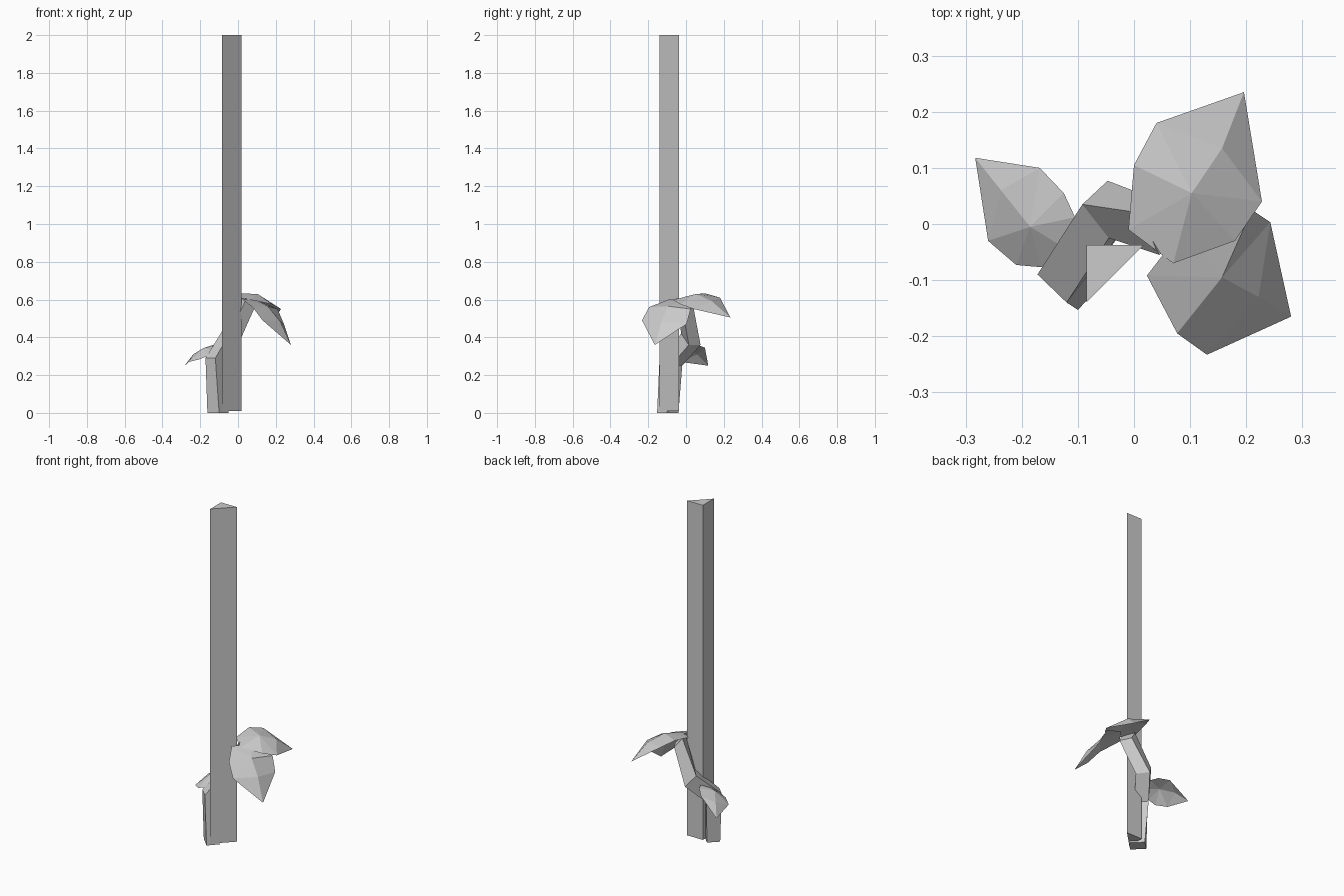
import bpy
from mathutils import Vector


def material(name, rgb):
    m = bpy.data.materials.new(name)
    m.diffuse_color = (*rgb, 1)
    return m


GREY = material("plain grey", (0.6, 0.6, 0.6))


def add(name, verts, faces):
    me = bpy.data.meshes.new(name)
    me.from_pydata([Vector(v) for v in verts], [], faces)
    me.materials.append(GREY)
    ob = bpy.data.objects.new(name, me)
    bpy.context.collection.objects.link(ob)
    return ob


def loft(name, rings):
    """Closed, flat-faced tube through rings running counter-clockwise."""
    n = len(rings[0])
    verts = [p for r in rings for p in r]
    faces = [tuple(reversed(range(n))),
             tuple(range(len(verts) - n, len(verts)))]
    for k in range(len(rings) - 1):
        for i in range(n):
            j = (i + 1) % n
            faces.append((k*n + i, k*n + j, (k+1)*n + j, (k+1)*n + i))
    return add(name, verts, faces)


def leaf(name, crown, rib, tip, rim):
    """Faceted drooping leaf: fan around the crown, midrib down to the tip.
    The rim runs counter-clockwise from just after the tip."""
    n = len(rim)
    faces = [(0, 3 + i, 4 + i) for i in range(n - 1)]
    first, last = 3, 2 + n
    faces += [(0, last, 1), (last, 2, 1), (2, first, 1), (first, 0, 1)]
    return add(name, [crown, rib, tip] + rim, faces)


# Triangular support stake
TRI = [(-0.085, -0.14), (0.018, -0.037), (-0.085, -0.037)]
loft("stake", [[(x, y, z) for x, y in TRI] for z in (0.01, 2.0)])

# Four-sided bent stem: left, front, right, back corners of each bend
loft("stem", [
    [(-0.162, -0.09, 0), (-0.10, -0.153, 0),
     (-0.05, -0.10, 0), (-0.11, -0.04, 0)],
    [(-0.172, -0.09, .29), (-0.12, -0.14, .29),
     (-0.07, -0.08, .25), (-0.12, -0.02, .25)],
    [(-0.092, 0.035, .42), (-0.045, -0.025, .42),
     (0.0, 0.015, .36), (-0.047, 0.077, .36)],
    [(0.01, 0.02, .61), (0.045, -0.055, .605),
     (0.085, -0.02, .55), (0.05, 0.04, .555)],
])

# Leaves
leaf("upper_leaf", (0.103, 0.055, .63), (0.157, 0.135, .592),
     (0.196, 0.235, .505),
     [(0.04, 0.18, .61), (0.0, 0.105, .632), (-0.01, -0.01, .61),
      (0.07, -0.07, .598), (0.18, -0.03, .575), (0.228, 0.04, .55)])
leaf("right_leaf", (0.157, -0.095, .565), (0.222, -0.13, .485),
     (0.28, -0.165, .36),
     [(0.243, 0.003, .47), (0.21, 0.025, .55), (0.09, -0.005, .60),
      (0.023, -0.092, .60), (0.077, -0.195, .56), (0.13, -0.233, .49)])
leaf("left_leaf", (-0.185, -0.005, .342), (-0.237, 0.06, .31),
     (-0.283, 0.118, .25),
     [(-0.26, -0.03, .27), (-0.21, -0.073, .282), (-0.165, -0.077, .30),
      (-0.12, -0.045, .335), (-0.105, 0.012, .36), (-0.125, 0.055, .362),
      (-0.168, 0.10, .345)])
